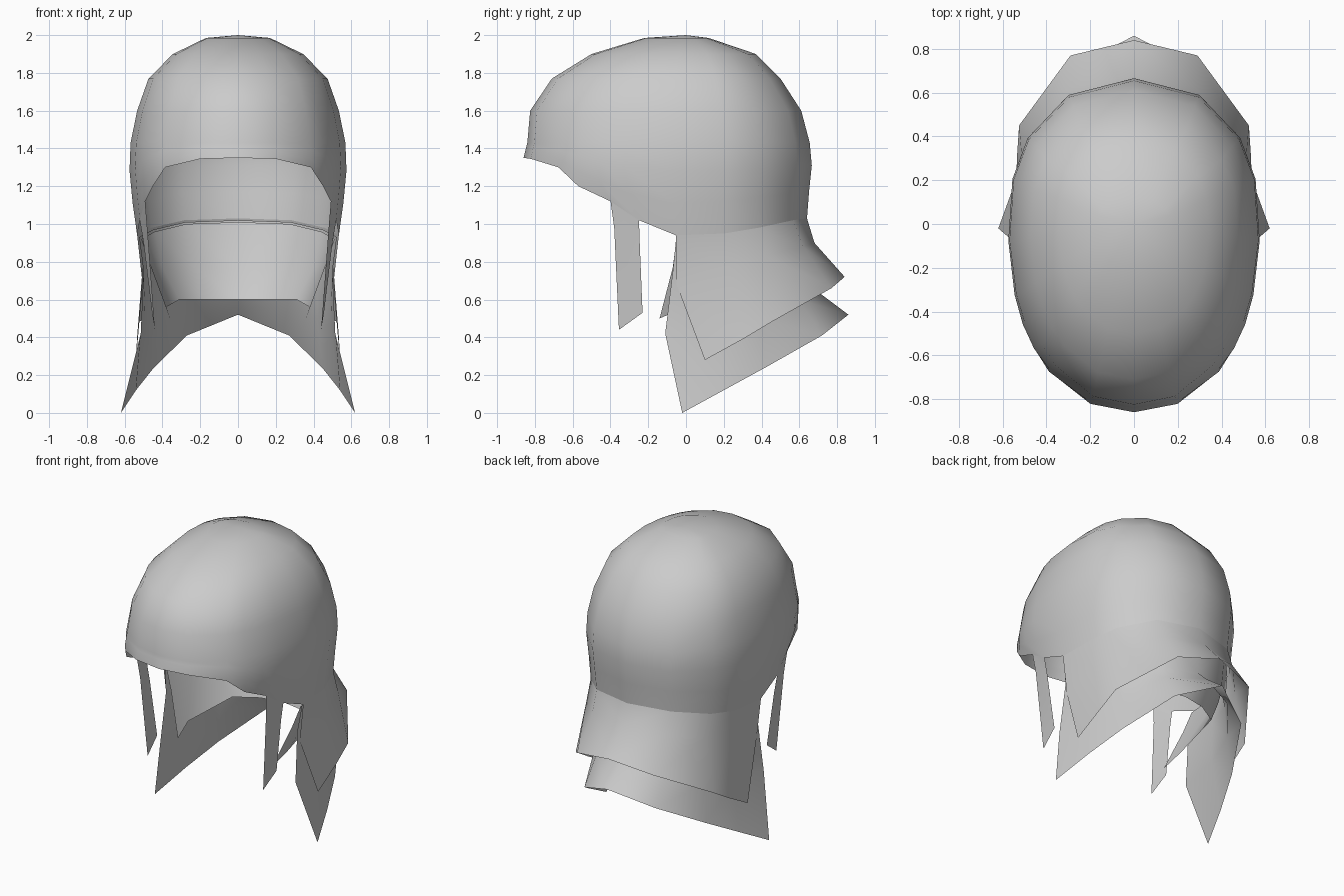
import bpy, bmesh, math

if "Cube" in bpy.data.objects:
    bpy.data.objects.remove(bpy.data.objects["Cube"])

grey = bpy.data.materials.new("plain grey")
grey.diffuse_color = (0.6, 0.6, 0.6, 1)
grey.use_nodes = True
grey.node_tree.nodes["Principled BSDF"].inputs["Base Color"].default_value = grey.diffuse_color


def sheet(name, rows):
    """Half sheet from rows (top to bottom, front to back), mirrored across x."""
    bm = bmesh.new()
    grid = [[bm.verts.new(p) for p in row] for row in rows]
    for a, b in zip(grid, grid[1:]):
        for j in range(len(a) - 1):
            bm.faces.new((a[j], b[j], b[j + 1], a[j + 1]))
    bmesh.ops.remove_doubles(bm, verts=bm.verts, dist=0.0005)
    mesh = bpy.data.meshes.new(name)
    bm.to_mesh(mesh)
    bm.free()
    mesh.materials.append(grey)
    ob = bpy.data.objects.new(name, mesh)
    bpy.context.collection.objects.link(ob)
    mod = ob.modifiers.new("mirror", 'MIRROR')
    mod.use_clip = True
    mesh.shade_smooth()
    return ob


# Dome sections: height, half width, front depth, back depth
SECTIONS = [(2.0, 0, 0, 0), (1.985, .17, .22, .12), (1.9, .345, .50, .37),
            (1.77, .475, .71, .50), (1.6, .535, .825, .61),
            (1.43, .57, .84, .655), (1.35, .58, .86, .67),
            (1.2, .57, .86, .655), (1.12, .56, .75, .645),
            (1.02, .55, .66, .64), (.94, .535, .60, .66)]


def section(z):
    for a, b in zip(SECTIONS, SECTIONS[1:]):
        if z >= b[0]:
            k = (z - a[0]) / (b[0] - a[0])
            return [p + (q - p) * k for p, q in zip(a, b)][1:]
    return SECTIONS[-1][1:]


def dome_point(deg, z):
    w, f, b = section(z)
    s, c = math.sin(math.radians(deg)), math.cos(math.radians(deg))
    x = w * max(s, 0) ** 0.909 if 0 < deg < 180 else 0
    y = abs(c) ** 0.909
    return (x, -f * y if c > 0 else b * y, z)


# Column angles (0 = front) with the height of the dome hem at each
HEM = [(0, 1.35), (18, 1.345), (40, 1.30), (50.5, 1.20), (60, 1.12), (70, 1.02),
       (86, .94), (106, .95), (124, .98), (151, 1.02), (180, 1.03)]

rows = [[dome_point(t, z) for t, _ in HEM] for z, *_ in SECTIONS[:6]]
rows += [[dome_point(t, 1.43 + (h - 1.43) * k) for t, h in HEM]
         for k in (0.3, 0.65, 1)]

# Upper neck flap flares out from the back of the dome hem
back = rows[-1][6:]
upper = [back,
         [(.505, -.05, .68), (.505, .21, .77), (.46, .43, .83), (.28, .62, .88), (0, .68, .90)],
         [(.54, .10, .28), (.535, .30, .39), (.525, .45, .48), (.29, .77, .66), (0, .84, .72)]]
sheet("dome", rows)
sheet("upper_neck_flap", upper)

# Lower neck flap, tucked beneath the upper one
tucked = [(x * .98, y * .97, z - .01) for x, y, z in back]
sheet("lower_neck_flap", [
    tucked,
    [(.50, -.07, .75), (.485, .18, .74), (.42, .38, .73), (.25, .55, .72), (0, .62, .72)],
    [(.515, -.11, .42), (.49, .17, .46), (.42, .40, .50), (.26, .60, .60), (0, .70, .64)],
    [(.62, -.02, 0), (.54, .20, .12), (.445, .42, .24), (.27, .72, .41), (0, .86, .52)]])

# Inner neck lining
sheet("inner_neck_lining", [
    [(x * .96, y * .95, z - .02) for x, y, z in back],
    [(.46, -.07, .77), (.45, .14, .77), (.40, .34, .77), (.23, .50, .77), (0, .57, .77)],
    [(.36, -.14, .50), (.38, 0, .56), (.31, .38, .60), (.16, .47, .60), (0, .50, .60)]])

# Narrow side locks hanging in front of the ears
sheet("side_lock", [
    [rows[-1][4], rows[-1][5]],
    [(.48, -.38, .98), (.50, -.245, .90)],
    [(.44, -.355, .44), (.455, -.23, .53)]])
